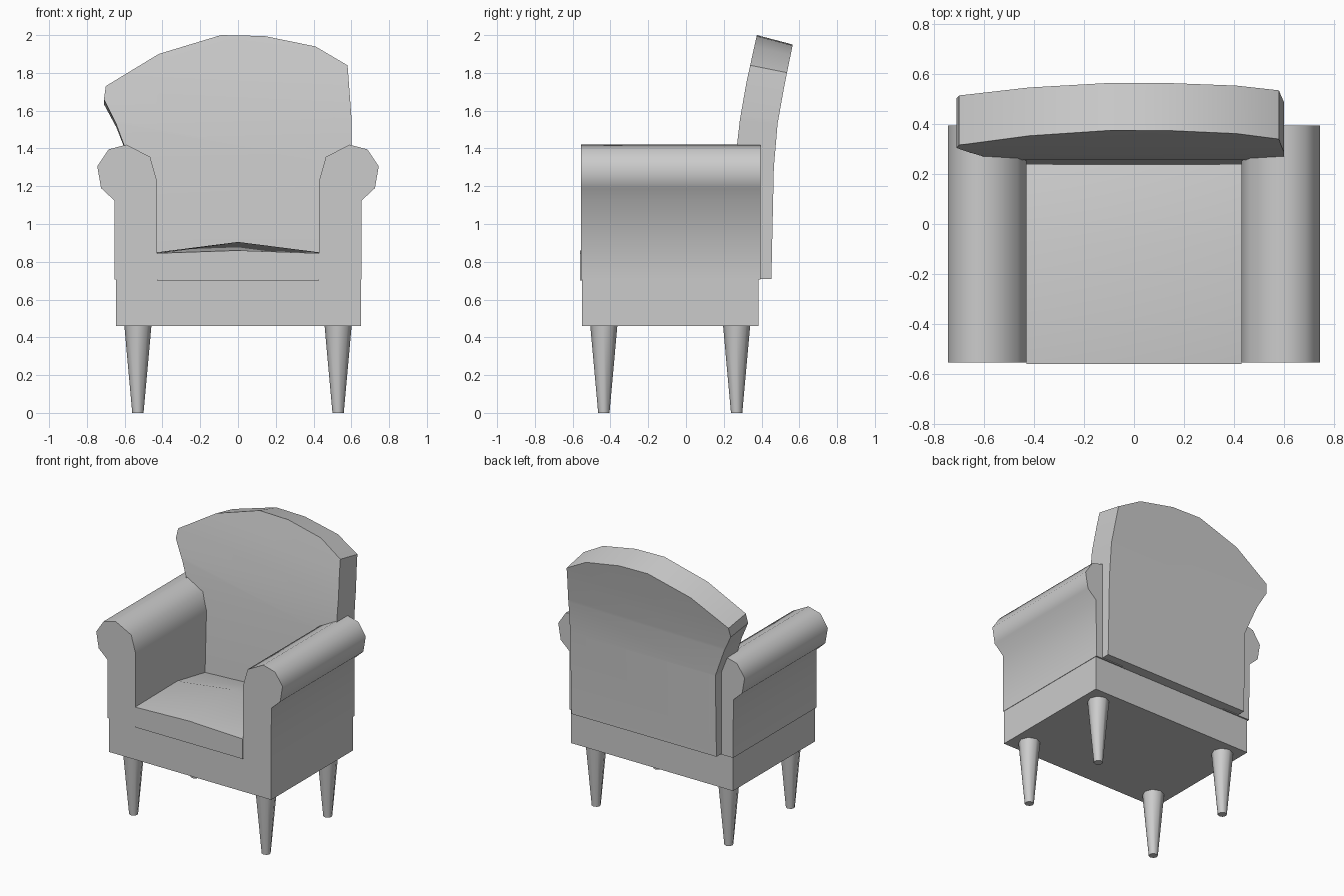
import bpy, bmesh
from mathutils import Vector

if "Cube" in bpy.data.objects:
    bpy.data.objects.remove(bpy.data.objects["Cube"])


def finish(name, bm, angle=0.6):
    bmesh.ops.recalc_face_normals(bm, faces=bm.faces)
    me = bpy.data.meshes.new(name)
    bm.to_mesh(me)
    bm.free()
    ob = bpy.data.objects.new(name, me)
    bpy.context.collection.objects.link(ob)
    bpy.ops.object.select_all(action='DESELECT')
    ob.select_set(True)
    bpy.context.view_layer.objects.active = ob
    bpy.ops.object.shade_smooth_by_angle(angle=angle)
    return ob


def extrude_y(profile, y0, y1):
    """Solid from an x/z outline, swept along y."""
    bm = bmesh.new()
    face = bm.faces.new([bm.verts.new((x, y0, z)) for x, z in profile])
    ext = bmesh.ops.extrude_face_region(bm, geom=[face], use_keep_orig=True)
    verts = [g for g in ext["geom"] if isinstance(g, bmesh.types.BMVert)]
    bmesh.ops.translate(bm, verts=verts, vec=(0, y1 - y0, 0))
    return bm


def interp(t, pts):
    for (a, va), (b, vb) in zip(pts, pts[1:]):
        if t <= b:
            return va + (vb - va) * (t - a) / (b - a)
    return pts[-1][1]


# base
bm = extrude_y([(-.645, .46), (.65, .46), (.65, .705), (-.645, .705)], -.55, .385)
finish("base", bm)

# arms with rolled tops
arm = [(.43, .705), (.43, 1.23), (.465, 1.355), (.59, 1.42), (.685, 1.395),
       (.745, 1.305), (.725, 1.19), (.655, 1.125), (.653, .705)]
for name, s in (("left_arm", -1), ("right_arm", 1)):
    finish(name, extrude_y([(s * x, z) for x, z in arm], -.555, .395), 0.9)

# seat cushion, crowned along the middle and dropping at the back
bm = bmesh.new()
ys = (-.56, -.08, .245)
heights = ((.845, .86, .845), (.85, .905, .85), (.79, .81, .79))
grid = [[bm.verts.new((x, y, z)) for x, z in zip((-.43, 0, .43), row)]
        for y, row in zip(ys, heights)]
for j in range(2):
    for i in range(2):
        bm.faces.new((grid[j][i], grid[j][i + 1], grid[j + 1][i + 1], grid[j + 1][i]))
ext = bmesh.ops.extrude_face_region(bm, geom=bm.faces[:], use_keep_orig=True)
for v in ext["geom"]:
    if isinstance(v, bmesh.types.BMVert):
        v.co.z = .70
finish("seat_cushion", bm, 1.0)

# leaning, slightly lopsided backrest
outline = [(-.56, .71), (-.56, 1.3), (-.645, 1.53), (-.71, 1.66), (-.70, 1.73),
           (-.42, 1.90), (-.09, 2.0), (.14, 1.995), (.41, 1.94), (.58, 1.84),
           (.60, 1.57), (.60, .71)]
front = [(.71, .235), (1.3, .257), (1.55, .285), (1.75, .32), (2.0, .375)]
rear = [(.71, .452), (1.3, .465), (1.55, .485), (1.75, .518), (2.0, .565)]
drop = [(.71, 0), (1.3, 0), (2.0, -.05)]
bm = extrude_y(outline, 0, 1)
for z, _ in front[1:-1]:
    bmesh.ops.bisect_plane(bm, geom=bm.verts[:] + bm.edges[:] + bm.faces[:],
                           plane_co=Vector((0, 0, z)), plane_no=Vector((0, 0, 1)))
for v in bm.verts:
    z = v.co.z
    if v.co.y > .5:
        v.co.y = interp(z, rear)
        v.co.z += interp(z, drop)
    else:
        v.co.y = interp(z, front)
finish("backrest", bm)

# tapered legs
for side, x in (("left", -.53), ("right", .53)):
    for end, y in (("front", -.435), ("back", .268)):
        bm = bmesh.new()
        bmesh.ops.create_cone(bm, cap_ends=True, segments=8, radius1=.03,
                              radius2=.072, depth=.465)
        bmesh.ops.translate(bm, verts=bm.verts, vec=(x, y, .2325))
        finish(f"{end}_{side}_leg", bm, 0.9)
